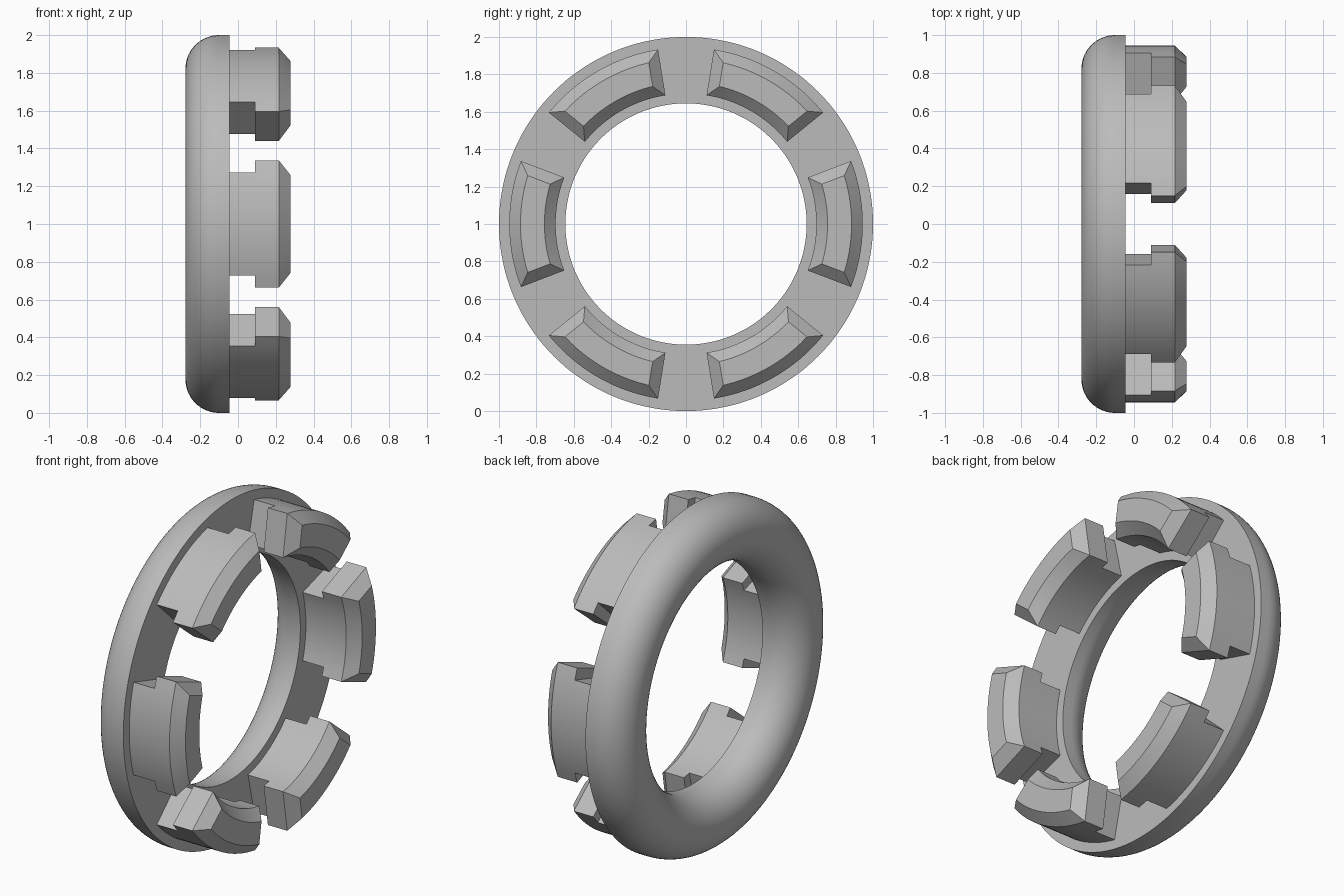
import bpy, bmesh
from math import sin, cos, pi, radians

if "Cube" in bpy.data.objects:
    bpy.data.objects.remove(bpy.data.objects["Cube"])

grey = bpy.data.materials.new("plain grey")
grey.use_nodes = True
grey.diffuse_color = (0.5, 0.5, 0.5, 1)
grey.node_tree.nodes["Principled BSDF"].inputs["Base Color"].default_value = grey.diffuse_color


def polar(x, r, a):
    """Point at radius r and angle a around the x axis."""
    return (x, r * cos(a), r * sin(a))


def finish(bm, name):
    bmesh.ops.recalc_face_normals(bm, faces=bm.faces)
    mesh = bpy.data.meshes.new(name)
    bm.to_mesh(mesh)
    bm.free()
    mesh.materials.append(grey)
    return mesh


def place(mesh, name, turn=0):
    ob = bpy.data.objects.new(name, mesh)
    bpy.context.collection.objects.link(ob)
    ob.location.z = 1
    ob.rotation_euler.x = turn
    return ob


# Ring: a half-round, flat-faced profile turned about the x axis
BACK, FACE, R_IN, R_OUT = -0.278, -0.046, 0.645, 1.0
R_MID, ROUND, ARC, SEGS = (R_IN + R_OUT) / 2, (R_OUT - R_IN) / 2, 28, 144
profile = [(FACE, R_OUT)]
for i in range(ARC + 1):
    t = pi * i / ARC
    profile.append((BACK + ROUND * (1 - sin(t)), R_MID + ROUND * cos(t)))
profile.append((FACE, R_IN))

bm = bmesh.new()
rows = [[bm.verts.new(polar(x, r, 2 * pi * s / SEGS)) for x, r in profile]
        for s in range(SEGS)]
for s in range(SEGS):
    a, b = rows[s], rows[(s + 1) % SEGS]
    for i in range(len(profile)):
        j = (i + 1) % len(profile)
        bm.faces.new((a[i], a[j], b[j], b[i]))
ring = place(finish(bm, "ring"), "ring")

# Tab: narrow neck and wider head with a chamfered front
HEAD, NECK, STEPS, BEVEL = radians(20.9), radians(16.8), 16, 0.06
LEVELS = [FACE, 0.09, 0.216, 0.278]
RADII = [0.697, 0.945]
angles = [-HEAD] + [NECK * (2 * i / STEPS - 1) for i in range(STEPS + 1)] + [HEAD]


def tab_point(col, level, side):
    a, r = angles[col], RADII[side]
    if level == 3:
        r += BEVEL if side == 0 else -BEVEL
        a *= 1 - BEVEL / r / HEAD
    return polar(LEVELS[level], r, a)


def filled(col, level):
    """Is this cell of the T-shaped outline solid?"""
    first, last = (1, STEPS + 1) if level == 0 else (0, STEPS + 2)
    return 0 <= level < 3 and first <= col < last


bm = bmesh.new()
grid = {(c, l, s): bm.verts.new(tab_point(c, l, s))
        for c in range(len(angles)) for l in range(4) for s in range(2)}
for c in range(len(angles) - 1):
    for l in range(3):
        if not filled(c, l):
            continue
        corners = [(c, l), (c + 1, l), (c + 1, l + 1), (c, l + 1)]
        for s in range(2):
            bm.faces.new([grid[k + (s,)] for k in corners])
        neighbours = [(c, l - 1), (c + 1, l), (c, l + 1), (c - 1, l)]
        for i, cell in enumerate(neighbours):
            if not filled(*cell):
                p, q = corners[i], corners[(i + 1) % 4]
                bm.faces.new([grid[p + (0,)], grid[q + (0,)], grid[q + (1,)], grid[p + (1,)]])
bmesh.ops.delete(bm, geom=[v for v in bm.verts if not v.link_faces], context="VERTS")
tab_mesh = finish(bm, "tab")
tabs = [place(tab_mesh, f"tab_{k + 1}", k * pi / 3) for k in range(6)]

# Smooth the curved surfaces, keep the edges crisp
bpy.ops.object.select_all(action="DESELECT")
for ob in (ring, tabs[0]):
    ob.select_set(True)
    bpy.context.view_layer.objects.active = ob
bpy.ops.object.shade_smooth_by_angle(angle=radians(30))
